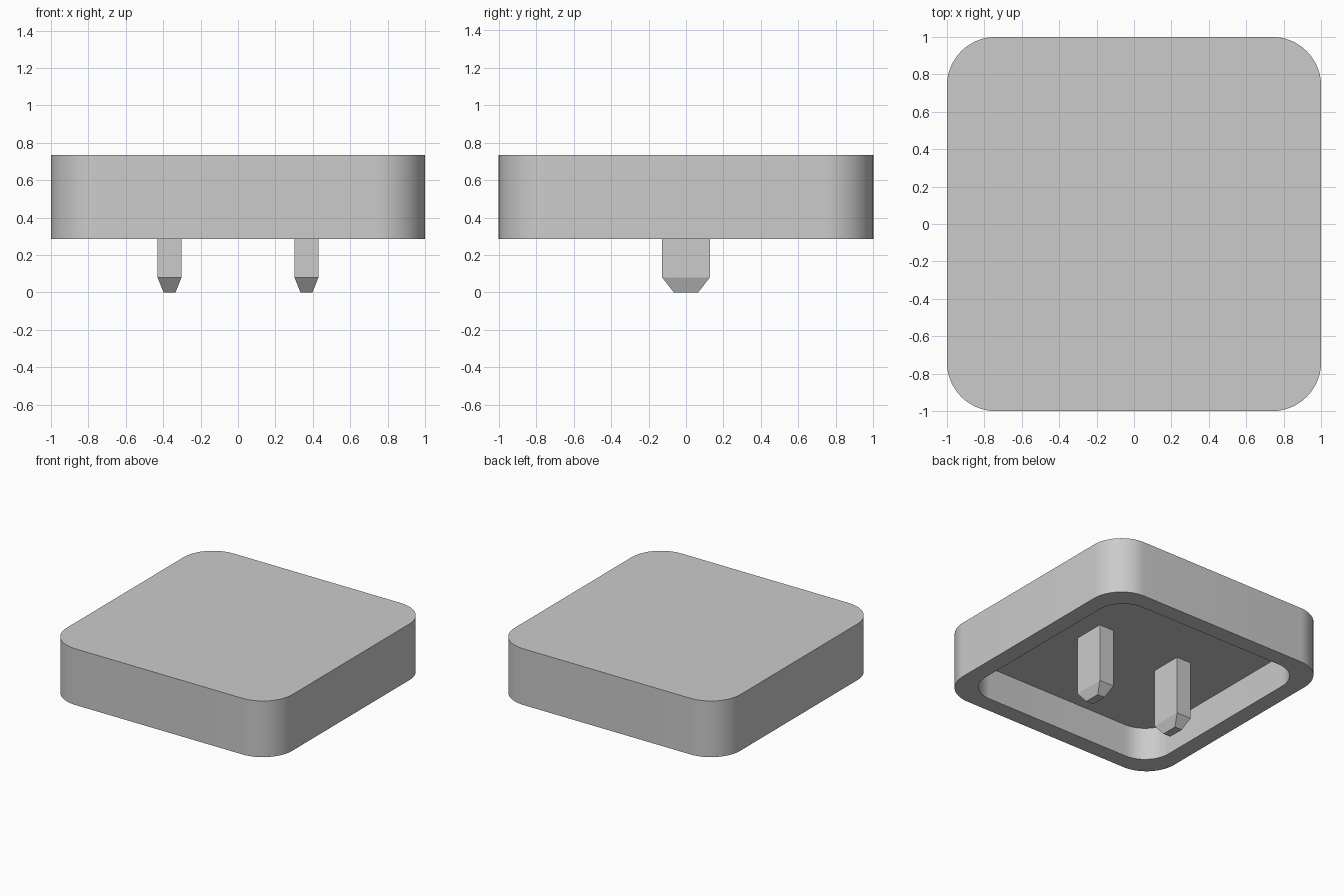
import bpy, bmesh, math

cube = bpy.data.objects.get("Cube")
if cube:
    bpy.data.objects.remove(cube, do_unlink=True)

grey = bpy.data.materials.new("light grey")
grey.use_nodes = True
colour = (0.6, 0.6, 0.6, 1)
grey.diffuse_color = colour
grey.node_tree.nodes["Principled BSDF"].inputs["Base Color"].default_value = colour

BOTTOM, FLOOR, TOP = 0.285, 0.545, 0.735


def rounded_square(half, radius, steps=16):
    """Outline of a square with round corners, counter-clockwise."""
    points = []
    for corner in range(4):
        turn = corner * math.pi / 2
        sx = 1 if corner in (0, 3) else -1
        sy = 1 if corner < 2 else -1
        for i in range(steps + 1):
            a = turn + i / steps * math.pi / 2
            points.append((sx * (half - radius) + radius * math.cos(a),
                           sy * (half - radius) + radius * math.sin(a)))
    return points


def rectangle(cx, hx, hy):
    return [(cx + hx, hy), (cx - hx, hy), (cx - hx, -hy), (cx + hx, -hy)]


def loft(name, sections):
    """Bridge outlines of equal point count and cap both ends."""
    bm = bmesh.new()
    rings = [[bm.verts.new((x, y, z)) for x, y in outline] for outline, z in sections]
    for low, high in zip(rings, rings[1:]):
        n = len(low)
        for i in range(n):
            j = (i + 1) % n
            bm.faces.new((low[i], low[j], high[j], high[i]))
    bm.faces.new(rings[0])
    bm.faces.new(rings[-1])
    bmesh.ops.recalc_face_normals(bm, faces=bm.faces)
    mesh = bpy.data.meshes.new(name)
    bm.to_mesh(mesh)
    bm.free()
    mesh.materials.append(grey)
    obj = bpy.data.objects.new(name, mesh)
    bpy.context.collection.objects.link(obj)
    return obj


# Cap: outer wall, rim, inner wall and recessed underside in one shell
outer = rounded_square(1.0, 0.26)
inner = rounded_square(0.866, 0.222)
cap = loft("cap", [(outer, TOP), (outer, BOTTOM), (inner, BOTTOM), (inner, FLOOR)])
bpy.context.view_layer.objects.active = cap
cap.select_set(True)
bpy.ops.object.shade_smooth_by_angle(angle=math.radians(30))

# Two pegs with tapered tips
for name, side in (("left_peg", 1), ("right_peg", -1)):
    x = side * 0.366
    shaft = rectangle(x, 0.064, 0.127)
    loft(name, [(rectangle(x, 0.032, 0.065), 0), (shaft, 0.08), (shaft, FLOOR + 0.01)])
